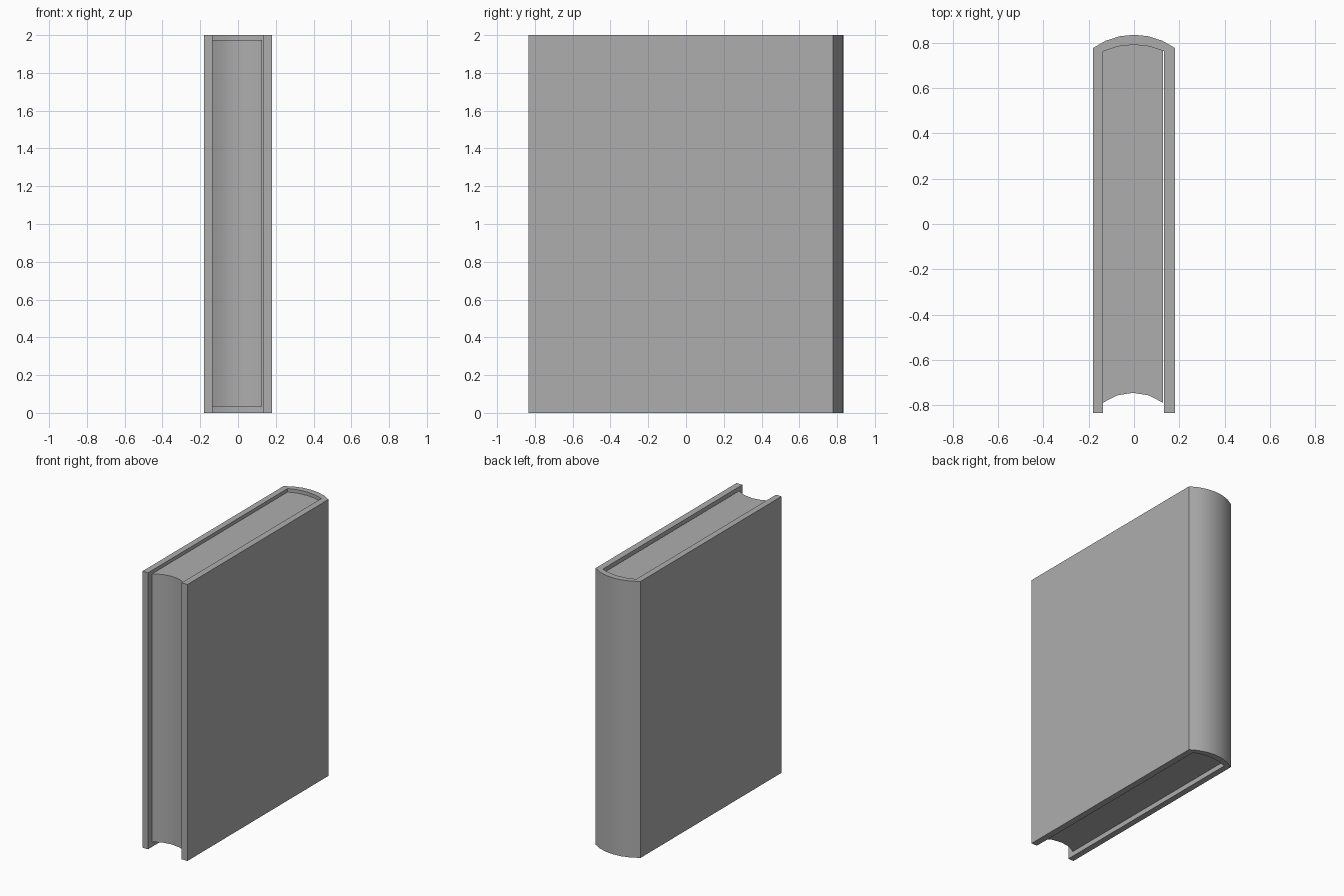
import bpy
import bmesh
from math import asin, cos, radians, sin

cube = bpy.data.objects.get("Cube")
if cube:
    bpy.data.objects.remove(cube, do_unlink=True)

grey = bpy.data.materials.new("mid grey")
shade = (0.42, 0.42, 0.42, 1)
grey.use_nodes = True
grey.diffuse_color = shade
grey.node_tree.nodes["Principled BSDF"].inputs["Base Color"].default_value = shade


def bow(x0, x1, y_edge, y_mid, steps):
    """Circular arc from x0 to x1, rising from y_edge to y_mid in the centre."""
    half_chord, rise = (x1 - x0) / 2, y_mid - y_edge
    radius = (half_chord ** 2 + rise ** 2) / (2 * rise)
    reach = asin(half_chord / radius)
    points = []
    for i in range(steps + 1):
        a = reach * (2 * i / steps - 1)
        points.append(((x0 + x1) / 2 + radius * sin(a), y_mid - radius * (1 - cos(a))))
    return points


def upright_prism(name, outline, z0, z1):
    """Extrude a plan outline straight up, smoothing only its shallow curves."""
    bm = bmesh.new()
    base = bm.faces.new([bm.verts.new((x, y, z0)) for x, y in outline])
    top = bmesh.ops.extrude_face_region(bm, geom=[base], use_keep_orig=True)["geom"]
    bmesh.ops.translate(bm, vec=(0, 0, z1 - z0),
                        verts=[v for v in top if isinstance(v, bmesh.types.BMVert)])
    bmesh.ops.recalc_face_normals(bm, faces=bm.faces)
    # Both end caps face up
    bm.normal_update()
    bmesh.ops.reverse_faces(bm, faces=[f for f in bm.faces if f.normal.z < -0.9])
    mesh = bpy.data.meshes.new(name)
    bm.to_mesh(mesh)
    bm.free()
    mesh.materials.append(grey)
    obj = bpy.data.objects.new(name, mesh)
    bpy.context.collection.objects.link(obj)
    bpy.ops.object.select_all(action='DESELECT')
    obj.select_set(True)
    bpy.context.view_layer.objects.active = obj
    bpy.ops.object.shade_smooth_by_angle(angle=radians(30))


half, left_in, right_in, page_right = 0.18, -0.136, 0.133, 0.127
front = -0.835

# Cover: two boards joined by a rounded spine
outer = bow(-half, half, 0.777, 0.835, 6)
inner = bow(left_in, right_in, 0.762, 0.791, 4)
cover_outline = ([(-half, front)] + outer + [(half, front), (right_in, front)]
                 + inner[::-1] + [(left_in, front)])
upright_prism("cover", cover_outline, 0, 2)

# Page block: hollow fore-edge, back glued to the spine, set in from the cover's ends
back_edge = inner[:-1] + [(page_right, 0.764)]
fore_edge = bow(left_in, page_right, -0.788, -0.745, 4)
upright_prism("pages", back_edge + fore_edge[::-1], 0.035, 1.975)
